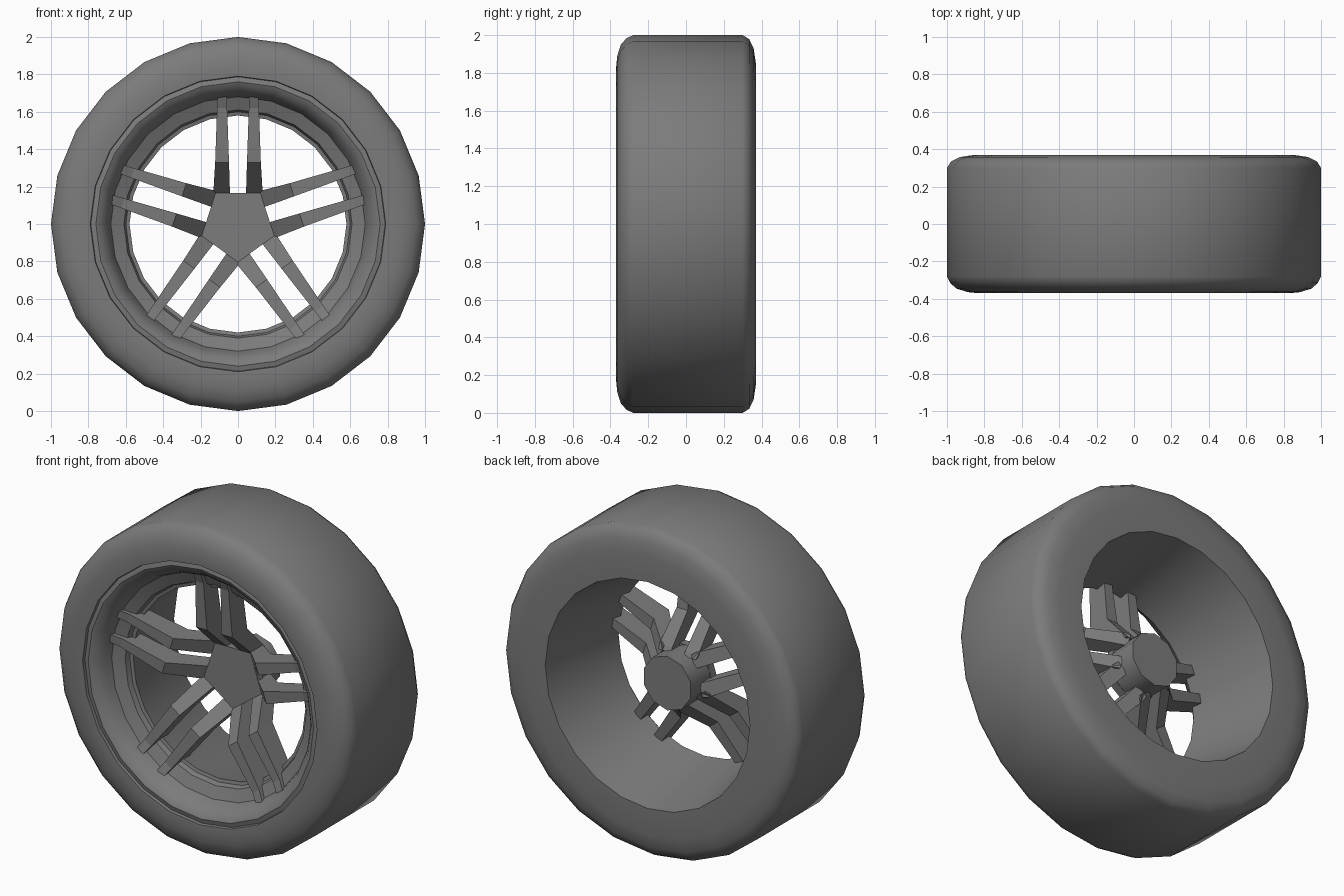
import bpy, bmesh, math

if "Cube" in bpy.data.objects:
    bpy.data.objects.remove(bpy.data.objects["Cube"])

SIDES = 24
CZ = 1.0  # axle height

grey = bpy.data.materials.new("dark_grey")
grey.diffuse_color = (.2, .2, .2, 1)
grey.use_nodes = True
grey.node_tree.nodes["Principled BSDF"].inputs["Base Color"].default_value = grey.diffuse_color


def finish(name, bm, angle=None):
    bmesh.ops.recalc_face_normals(bm, faces=bm.faces)
    mesh = bpy.data.meshes.new(name)
    bm.to_mesh(mesh)
    bm.free()
    mesh.materials.append(grey)
    ob = bpy.data.objects.new(name, mesh)
    bpy.context.collection.objects.link(ob)
    if angle:
        bpy.ops.object.select_all(action='DESELECT')
        ob.select_set(True)
        bpy.context.view_layer.objects.active = ob
        bpy.ops.object.shade_smooth_by_angle(angle=math.radians(angle))
    return ob


def ring(bm, r, y, n, start=90):
    angs = [math.radians(start + 360 * i / n) for i in range(n)]
    return [bm.verts.new((r * math.cos(a), y, CZ + r * math.sin(a))) for a in angs]


def bridge(bm, a, b):
    n = len(a)
    for i in range(n):
        bm.faces.new((a[i], a[(i + 1) % n], b[(i + 1) % n], b[i]))


def lathe(name, profile, n, start=90, caps=False, angle=40):
    bm = bmesh.new()
    rings = [ring(bm, r, y, n, start) for r, y in profile]
    for a, b in zip(rings, rings[1:]):
        bridge(bm, a, b)
    if caps:
        bm.faces.new(rings[0])
        bm.faces.new(rings[-1])
    return finish(name, bm, angle)


# Tyre: front bead, shoulders, tread, back sidewall
lathe("tyre", [(.787, -.35), (.79, -.368), (.83, -.37), (.89, -.364), (.95, -.345), (.983, -.315),
               (1.0, -.28), (1.0, .30), (.978, .335), (.93, .358), (.85, .37), (.69, .37)], SIDES)

# Rim: outer lip, stepped dish, tapered barrel to the back
lathe("rim", [(.787, -.35), (.76, -.357), (.735, -.345), (.71, -.315), (.695, -.29), (.68, -.245),
              (.61, -.215), (.60, -.185), (.58, -.18), (.69, .37)], SIDES)

# Hub: pentagonal front and round axle boss
lathe("hub_front", [(.204, -.05), (.204, 0)], 5, start=54, caps=True, angle=None)
lathe("hub_boss", [(.165, -.02), (.165, .18)], 10, caps=True, angle=40)

# Spokes: radius, front y, back y, inner edge, outer edge
SECTIONS = [(.14, -.045, .085, .043, .125), (.165, -.05, .07, .043, .132),
            (.33, -.23, -.085, .048, .122),
            (.62, -.25, -.125, .058, .112), (.69, -.275, -.15, .06, .11)]


def spoke(name, theta, side):
    bm = bmesh.new()
    ux, uz = math.cos(theta), math.sin(theta)
    loops = []
    for r, yf, yb, wi, wo in SECTIONS:
        loops.append([bm.verts.new((r * ux - side * w * uz, y, CZ + r * uz + side * w * ux))
                      for w, y in ((wi, yf), (wo, yf), (wo, yb), (wi, yb))])
    for a, b in zip(loops, loops[1:]):
        bridge(bm, a, b)
    bm.faces.new(loops[0])
    bm.faces.new(loops[-1])
    finish(name, bm)


for k in range(5):
    for side, label in ((1, "a"), (-1, "b")):
        spoke(f"spoke_{k + 1}{label}", math.radians(90 + 72 * k), side)
